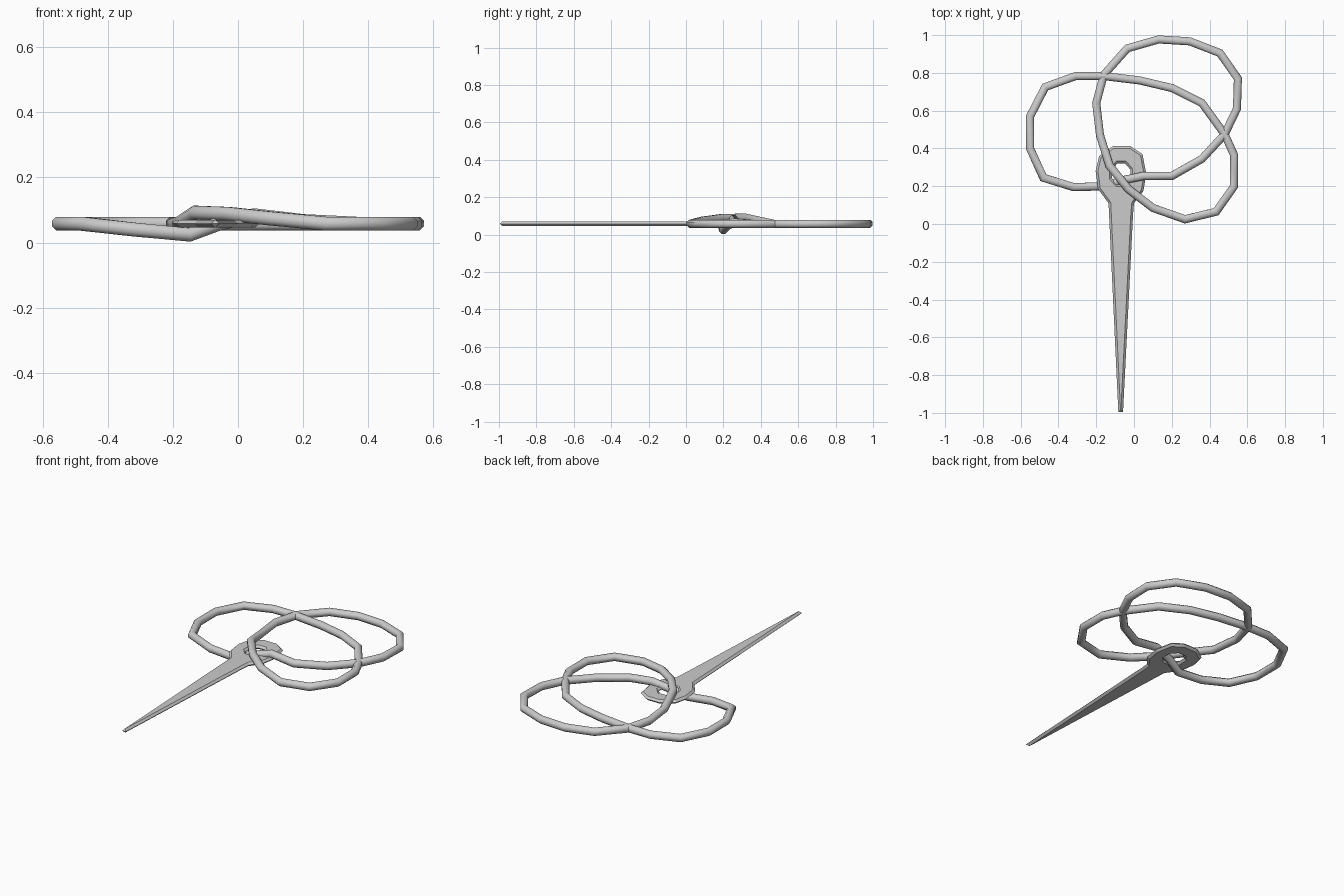
import bpy, bmesh, math
from mathutils import Vector

if "Cube" in bpy.data.objects:
    bpy.data.objects.remove(bpy.data.objects["Cube"], do_unlink=True)

metal = bpy.data.materials.new("grey_metal")
metal.use_nodes = True
GREY = (0.6, 0.6, 0.6, 1)
metal.diffuse_color = GREY
metal.node_tree.nodes["Principled BSDF"].inputs["Base Color"].default_value = GREY

MID = 0.058      # height of the flat centre plane
RADIUS = 0.023   # ring wire radius


def activate(obj):
    bpy.ops.object.select_all(action='DESELECT')
    obj.select_set(True)
    bpy.context.view_layer.objects.active = obj


def sweep_closed(name, path, radius, sides):
    """Mitred tube along a closed path, with flat sides facing outwards."""
    bm = bmesh.new()
    up = Vector((0, 0, 1))
    rings = []
    n = len(path)
    for i, p in enumerate(path):
        a = (p - path[i - 1]).normalized()
        b = (path[(i + 1) % n] - p).normalized()
        tangent = (a + b).normalized()
        side = tangent.cross(up).normalized()
        lift = side.cross(tangent)
        mitre = 1 / max(0.7, tangent.dot(a))
        ring = []
        for k in range(sides):
            t = (k + 0.5) * math.tau / sides
            ring.append(bm.verts.new(p + radius * (side * math.cos(t) * mitre + lift * math.sin(t))))
        rings.append(ring)
    for i, ring in enumerate(rings):
        nxt = rings[(i + 1) % n]
        for k in range(sides):
            j = (k + 1) % sides
            bm.faces.new((ring[k], ring[j], nxt[j], nxt[k]))
    bmesh.ops.recalc_face_normals(bm, faces=bm.faces)
    mesh = bpy.data.meshes.new(name)
    bm.to_mesh(mesh)
    bm.free()
    obj = bpy.data.objects.new(name, mesh)
    bpy.context.collection.objects.link(obj)
    mesh.materials.append(metal)
    return obj


# Three-lobed wire ring: x, y and lift from the centre plane
lobes = [
    # left lobe, from the eye of the pin round to the right crossing
    (-0.06, 0.232, 0), (-0.15, 0.2, -0.034), (-0.32, 0.195, -0.018), (-0.48, 0.245, 0),
    (-0.55, 0.4, 0), (-0.55, 0.57, 0), (-0.47, 0.725, 0), (-0.31, 0.783, 0),
    (-0.16, 0.783, 0), (0.03, 0.76, 0), (0.2, 0.72, 0), (0.36, 0.64, 0), (0.48, 0.475, 0),
    # front right lobe, passing over the pin
    (0.53, 0.365, 0), (0.53, 0.2, 0), (0.435, 0.065, 0), (0.27, 0.025, 0),
    (0.1, 0.085, 0.016), (-0.03, 0.185, 0.03), (-0.13, 0.31, 0.034), (-0.18, 0.47, 0),
    # back lobe, returning to the eye
    (-0.2, 0.64, 0), (-0.16, 0.79, 0), (-0.035, 0.93, 0), (0.13, 0.977, 0),
    (0.295, 0.967, 0), (0.455, 0.905, 0), (0.55, 0.77, 0), (0.545, 0.61, 0),
    (0.48, 0.475, 0), (0.36, 0.345, 0), (0.2, 0.254, 0.008), (0.05, 0.254, 0.026),
]
ring = sweep_closed("wire_ring", [Vector((x, y, MID + d)) for x, y, d in lobes], RADIUS, 8)
activate(ring)
bpy.ops.object.shade_smooth_by_angle(angle=math.radians(50))

# Tapered pin with an eye: bevelled plate with a hole
outline = [
    (-0.11, 0.413), (-0.02, 0.413), (0.045, 0.37), (0.065, 0.265), (0.05, 0.175),
    (0, 0.11), (-0.005, 0.05), (-0.058, -0.995), (-0.083, -0.995), (-0.132, 0.05),
    (-0.135, 0.11), (-0.19, 0.185), (-0.203, 0.28), (-0.185, 0.36),
]
eye = [(-0.068 + 0.053 * math.cos(t), 0.265 + 0.06 * math.sin(t))
       for t in [(k + 0.5) * math.tau / 8 for k in range(8)]]
plate = bpy.data.curves.new("pin", 'CURVE')
plate.dimensions = '2D'
plate.fill_mode = 'BOTH'
plate.bevel_depth = 0.012
plate.bevel_resolution = 0
plate.offset = -plate.bevel_depth
for loop in (outline, eye):
    spline = plate.splines.new('POLY')
    spline.points.add(len(loop) - 1)
    for point, (x, y) in zip(spline.points, loop):
        point.co = (x, y, 0, 1)
    spline.use_cyclic_u = True
plate.materials.append(metal)
pin = bpy.data.objects.new("pin", plate)
pin.location.z = MID
bpy.context.collection.objects.link(pin)
activate(pin)
bpy.ops.object.convert(target='MESH')
bpy.ops.object.shade_flat()
